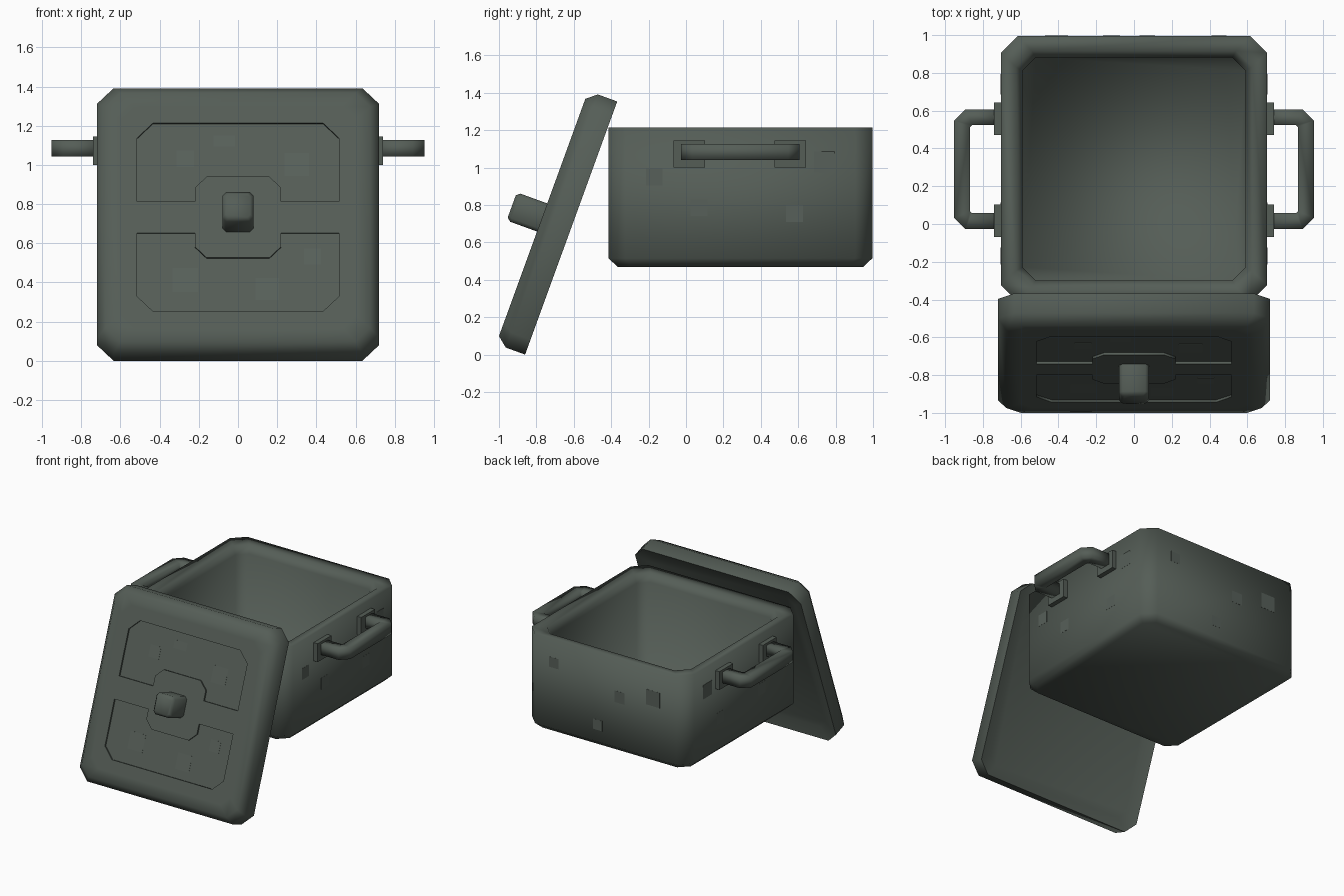
import bpy, bmesh, math
from mathutils import Matrix, Vector

if "Cube" in bpy.data.objects:
    bpy.data.objects.remove(bpy.data.objects["Cube"])


def material(name, rgb):
    m = bpy.data.materials.new(name)
    m.diffuse_color = (*rgb, 1)
    m.use_nodes = True
    m.node_tree.nodes["Principled BSDF"].inputs["Base Color"].default_value = m.diffuse_color
    return m


IRON = material("dark_iron", (0.090, 0.110, 0.094))
WORN = material("worn_iron", (0.096, 0.116, 0.100))


def finish(name, bm, mat=IRON, matrix=None, angle=50):
    bmesh.ops.recalc_face_normals(bm, faces=bm.faces)
    mesh = bpy.data.meshes.new(name)
    bm.to_mesh(mesh)
    bm.free()
    obj = bpy.data.objects.new(name, mesh)
    bpy.context.collection.objects.link(obj)
    mesh.materials.append(mat)
    if matrix:
        obj.matrix_world = matrix
    smooth(obj, angle)
    return obj


def smooth(obj, angle):
    bpy.ops.object.select_all(action='DESELECT')
    obj.select_set(True)
    bpy.context.view_layer.objects.active = obj
    bpy.ops.object.shade_smooth_by_angle(angle=math.radians(angle))


def loft(rings):
    """Skin consecutive rings of points and cap both ends."""
    bm = bmesh.new()
    vs = [[bm.verts.new(p) for p in r] for r in rings]
    n = len(vs[0])
    for a, b in zip(vs, vs[1:]):
        for i in range(n):
            j = (i + 1) % n
            bm.faces.new((a[i], a[j], b[j], b[i]))
    bm.faces.new(vs[0])
    bm.faces.new(vs[-1])
    return bm


def octagon(h, c, z, cy=0.0):
    """Square ring with cut corners."""
    pts = [(h, -h + c), (h, h - c), (h - c, h), (-h + c, h),
           (-h, h - c), (-h, -h + c), (-h + c, -h), (h - c, -h)]
    return [(x, y + cy, z) for x, y in pts]


def box(name, centre, size, mat=IRON, matrix=None):
    bm = bmesh.new()
    bmesh.ops.create_cube(bm, size=1)
    bmesh.ops.transform(bm, verts=bm.verts, matrix=Matrix.Translation(centre)
                        @ Matrix.Diagonal((*size, 1)))
    return finish(name, bm, mat, matrix)


# Pot body: outside wall, rim, sloped inner lip, cavity
CY = 0.291
finish("pot_body", loft([octagon(h, c, z, CY) for h, c, z in (
    (0.655, 0.07, 0.468), (0.705, 0.09, 0.515), (0.705, 0.09, 1.215),
    (0.625, 0.085, 1.205), (0.59, 0.07, 1.15), (0.59, 0.07, 0.51))]), angle=100)


# Handles: square bar swept along a bent path, with mounting plates
def handle_bar(side):
    path = [Vector(p) for p in ((0.70, 0.015), (0.875, 0.015), (0.91, 0.05),
                                (0.91, 0.53), (0.875, 0.565), (0.70, 0.565))]
    r = 0.042
    section = [(r, -r), (r, r), (-r, r), (-r, -r)]
    rings = []
    for i, p in enumerate(path):
        t0 = (p - path[i - 1]).normalized() if i else (path[1] - p).normalized()
        t1 = (path[i + 1] - p).normalized() if i < len(path) - 1 else t0
        t = (t0 + t1).normalized()
        nrm = Vector((t.y, -t.x)) / t.dot(t0)
        rings.append([(side * (p.x + nrm.x * a), p.y + nrm.y * a, 1.084 + b)
                      for a, b in section])
    return loft(rings)


for side, label in ((1, "right"), (-1, "left")):
    finish(label + "_handle_bar", handle_bar(side), angle=100)
    for y, end in ((0.017, "front"), (0.557, "back")):
        box(f"{label}_handle_mount_{end}", (side * 0.72, y, 1.072), (0.04, 0.17, 0.144))
    # Worn patches on the side walls
    for i, (y, z, s) in enumerate(((-0.17, 0.95, 0.09), (0.07, 0.785, 0.09),
                                   (0.58, 0.755, 0.09), (0.74, 1.03, 0.11))):
        box(f"{label}_wall_patch_{i}", (side * 0.705, y, z), (0.002, s, s), WORN)

# Worn patches on the back wall
for i, (x, z, s) in enumerate(((0.45, 1.03, 0.08), (-0.12, 0.91, 0.09),
                               (-0.41, 0.98, 0.12), (0.07, 0.645, 0.08))):
    box(f"back_wall_patch_{i}", (x, CY + 0.705, z), (s, 0.002, s), WORN)

# Lid, leaning 20 degrees against the pot front (local z is the lid's outer side);
# its underside slopes in from the edge to a shallow flat panel
LEAN = Matrix.Translation((0, -0.614, 0.677)) @ Matrix.Rotation(math.radians(70), 4, 'X')
lid = finish("lid", loft([octagon(h, c, z) for h, c, z in (
    (0.63, 0.06, 0.03), (0.72, 0.085, 0.0),
    (0.72, 0.085, 0.11), (0.675, 0.075, 0.165), (0.6, 0.07, 0.165))]), matrix=LEAN)

# Two shallow recessed panels leaving a cross bar and a centre plaque
FLOOR = 0.152
HALF = [(0.22, 0.085), (0.515, 0.085), (0.515, 0.43), (0.435, 0.51)]
outline = [(0.16, 0.22), (0.22, 0.16)] + HALF
outline += [(-x, y) for x, y in reversed(outline)]
for s in (1, -1):
    cutter = finish("panel_cutter", loft(
        [[(x, s * y, z) for x, y in outline] for z in (FLOOR, 0.25)]), matrix=LEAN)
    cutter.hide_render = True
    bpy.context.view_layer.objects.active = lid
    mod = lid.modifiers.new("panel", 'BOOLEAN')
    mod.operation, mod.solver, mod.object = 'DIFFERENCE', 'EXACT', cutter
    bpy.ops.object.modifier_move_to_index(modifier="panel", index=0)
    bpy.ops.object.modifier_apply(modifier="panel")
    bpy.data.objects.remove(cutter)
smooth(lid, 50)

# Worn patches inside the lid panels
for i, (x, z, w, h) in enumerate(((-0.27, 1.03, 0.09, 0.09), (0.30, 1.0, 0.125, 0.125),
                                  (-0.07, 1.12, 0.11, 0.06), (0.38, 0.53, 0.085, 0.085),
                                  (-0.27, 0.41, 0.13, 0.13), (0.15, 0.365, 0.12, 0.12))):
    v = (z - 0.05) / 0.94 - 0.72
    box(f"lid_patch_{i}", (x, v, FLOOR), (w, h, 0.002), WORN, LEAN)

# Lid knob
finish("lid_knob", loft([octagon(h, c, z) for h, c, z in (
    (0.08, 0.02, 0.15), (0.08, 0.02, 0.318), (0.063, 0.015, 0.338))]), matrix=LEAN)
